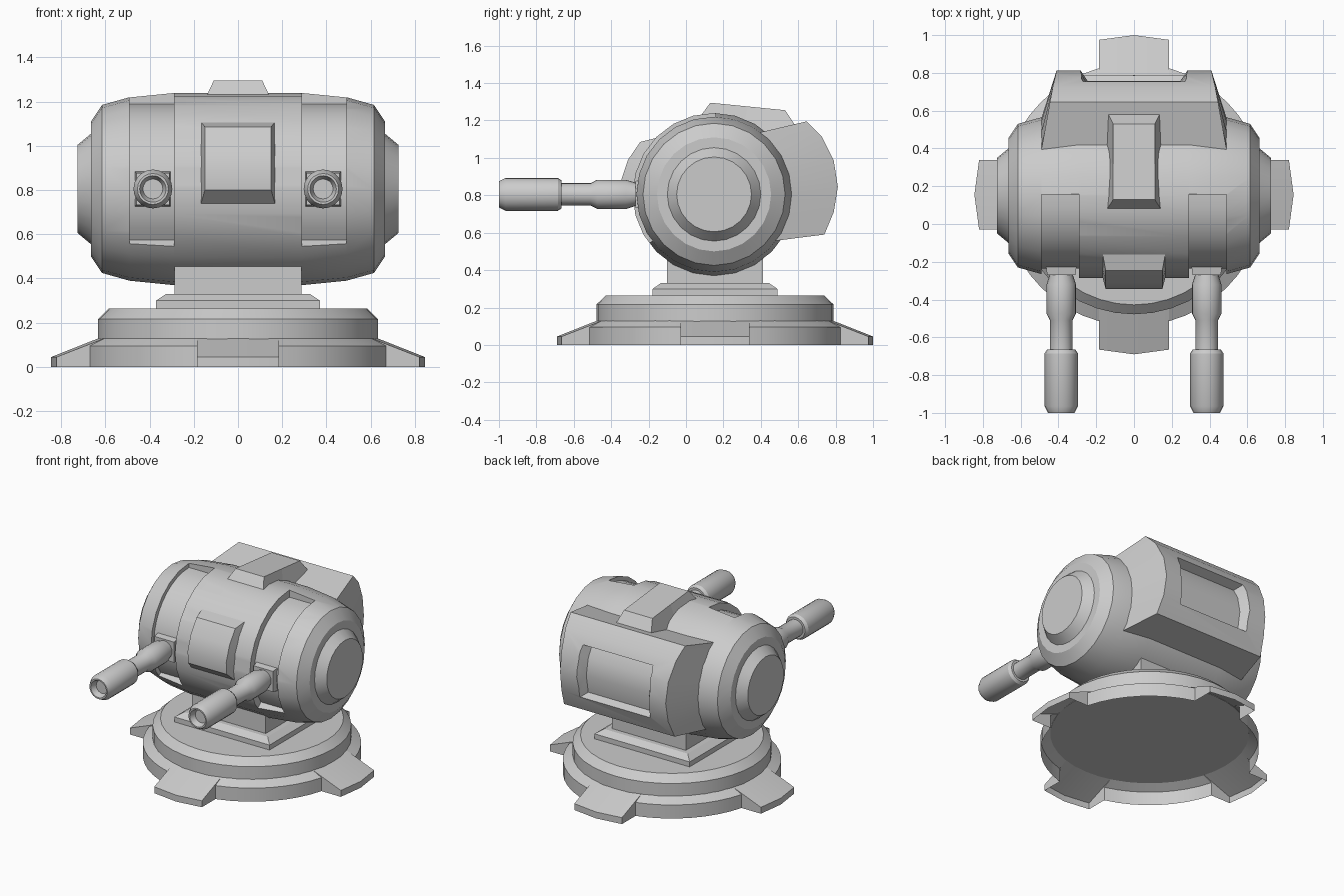
import bpy, bmesh, math
from mathutils import Matrix, Vector

if "Cube" in bpy.data.objects:
    bpy.data.objects.remove(bpy.data.objects["Cube"])

CY, CZ = 0.15, 0.805      # drum axis
BY = 0.155                # base centre

grey = bpy.data.materials.new("light_grey")
grey.diffuse_color = (0.6, 0.6, 0.6, 1)
grey.use_nodes = True
grey.node_tree.nodes["Principled BSDF"].inputs["Base Color"].default_value = grey.diffuse_color


def finish(name, bm, smooth=None):
    bmesh.ops.remove_doubles(bm, verts=bm.verts, dist=1e-5)
    bmesh.ops.recalc_face_normals(bm, faces=bm.faces)
    me = bpy.data.meshes.new(name)
    bm.to_mesh(me)
    bm.free()
    me.materials.append(grey)
    ob = bpy.data.objects.new(name, me)
    bpy.context.collection.objects.link(ob)
    if smooth:
        shade(ob, smooth)
    return ob


def activate(ob):
    bpy.ops.object.select_all(action='DESELECT')
    ob.select_set(True)
    bpy.context.view_layer.objects.active = ob


def shade(ob, angle):
    activate(ob)
    bpy.ops.object.shade_smooth_by_angle(angle=math.radians(angle))


def lathe(name, profile, n, matrix, smooth=30):
    """Spin (radius, height) points around local z."""
    bm = bmesh.new()
    vs = [bm.verts.new((r, 0, h)) for r, h in profile]
    es = [bm.edges.new(p) for p in zip(vs, vs[1:])]
    bmesh.ops.spin(bm, geom=vs + es, cent=(0, 0, 0), axis=(0, 0, 1),
                   angle=2 * math.pi, steps=n, use_duplicate=False)
    bm.transform(matrix)
    return finish(name, bm, smooth)


def panel(name, base, top, x=0.0, smooth=None):
    """Raised strip: base and top are rows of (y, z, half width)."""
    bm = bmesh.new()
    rows = []
    for row in (base, top):
        for s in (-1, 1):
            rows.append([bm.verts.new((x + s * w, y, z)) for y, z, w in row])
    bl, br, tl, tr = rows
    for i in range(len(base) - 1):
        for a, b in ((bl, br), (tl, tr), (bl, tl), (br, tr)):
            bm.faces.new((a[i], a[i + 1], b[i + 1], b[i]))
    for i in (0, -1):
        bm.faces.new((bl[i], br[i], tr[i], tl[i]))
    return finish(name, bm, smooth)


def arc(r, a0, a1, n, w):
    """Points on the drum circle, seen from the right side."""
    out = []
    for i in range(n):
        a = math.radians(a0 + (a1 - a0) * i / (n - 1))
        out.append((CY + r * math.cos(a), CZ + r * math.sin(a), w))
    return out


def cut(ob, cutter):
    m = ob.modifiers.new("cut", 'BOOLEAN')
    m.operation, m.solver, m.object = 'DIFFERENCE', 'EXACT', cutter
    activate(ob)
    bpy.ops.object.modifier_apply(modifier="cut")
    bpy.data.objects.remove(cutter)


def prism(name, sections):
    """Stacked rectangles (half x, half y, z) around the base centre."""
    bm = bmesh.new()
    rings = [[bm.verts.new((sx * hx, BY + sy * hy, z))
              for sx, sy in ((-1, -1), (1, -1), (1, 1), (-1, 1))]
             for hx, hy, z in sections]
    for a, b in zip(rings, rings[1:]):
        for i in range(4):
            j = (i + 1) % 4
            bm.faces.new((a[i], a[j], b[j], b[i]))
    bm.faces.new(rings[0])
    bm.faces.new(rings[-1])
    return finish(name, bm)


# Base skirt: open shell whose rim steps out into four sloping feet
cols = []
half = math.asin(0.185 / 0.695)
top_a = math.asin(0.185 / 0.63)
for q in range(4):
    turn = Matrix.Rotation(q * math.pi / 2, 3, 'Z')
    quarter = []
    for fx, fy in ((0.82, -0.185), (0.845, 0), (0.82, 0.185)):
        t = math.copysign(top_a, fy) if fy else 0
        quarter.append((t, (fx, fy), 0.045))
    for i in range(9):
        a = half + (math.pi / 2 - 2 * half) * i / 8
        t = top_a if i == 0 else math.pi / 2 - top_a if i == 8 else a
        quarter.append((t, (0.695 * math.cos(a), 0.695 * math.sin(a)), 0.095))
    for t, (px, py), z in quarter:
        pts = [(0.63 * math.cos(t), 0.63 * math.sin(t), 0.13), (px, py, z), (px, py, 0)]
        cols.append([turn @ Vector(p) + Vector((0, BY, 0)) for p in pts])
bm = bmesh.new()
grid = [[bm.verts.new(p) for p in c] for c in cols]
bmesh_pairs = list(zip(grid, grid[1:] + grid[:1]))
for a, b in bmesh_pairs:
    if (a[0].co - b[0].co).length < 1e-5:
        bm.faces.new((a[0], a[1], b[1]))
    else:
        bm.faces.new((a[0], a[1], b[1], b[0]))
    bm.faces.new((a[1], a[2], b[2], b[1]))
finish("base_skirt", bm, 25)

# Round step, square plinth and neck
lathe("base_disc", [(0, 0.125), (0.633, 0.125), (0.633, 0.217), (0.583, 0.265), (0, 0.265)],
      40, Matrix.Translation((0, BY, 0)))
prism("plinth", [(0.37, 0.333, 0.26), (0.37, 0.333, 0.30), (0.325, 0.29, 0.33)])
prism("neck", [(0.287, 0.257, 0.32), (0.287, 0.257, 0.60)])

# Drum body lying along x
side = [(0, 0.725), (0.2, 0.725), (0.25, 0.665), (0.305, 0.665),
        (0.38, 0.615), (0.415, 0.49), (0.435, 0.29)]
profile = side + [(r, -h) for r, h in reversed(side)]
drum = lathe("drum", profile, 24,
             Matrix.Translation((0, CY, CZ)) @ Matrix.Rotation(math.pi / 2, 4, 'Y'), None)

# Curved slots for the two guns
for s in (-1, 1):
    cut(drum, panel("slot_cutter", arc(0.385, 89, 217, 14, 0.1),
                    arc(0.6, 89, 217, 14, 0.1), s * 0.39))
shade(drum, 25)

# Front plate
panel("front_plate", arc(0.415, 131.6, 191.7, 4, 0.172),
      [(-0.245, 1.085, 0.15), (-0.31, 0.99, 0.15),
       (-0.345, 0.885, 0.15), (-0.34, 0.80, 0.15)], smooth=25)

# Top ridge
panel("top_ridge", [(0.075, 1.22, 0.145), (0.3, 1.12, 0.145), (0.6, 1.15, 0.145)],
      [(0.13, 1.295, 0.11), (0.33, 1.275, 0.11), (0.53, 1.255, 0.11)])

# Rear pack with a recessed panel
back = [(0.645, 1.195, 0.445), (0.725, 1.115, 0.43), (0.79, 0.985, 0.415),
        (0.812, 0.845, 0.41), (0.79, 0.71, 0.415), (0.74, 0.59, 0.43)]
pack = panel("rear_pack", arc(0.412, 53.5, -37, 6, 0.49), back)
inner = [(0.695, 1.03, 0.245), (0.735, 0.96, 0.245), (0.757, 0.845, 0.245), (0.735, 0.72, 0.245)]
outer = [(0.87, 1.10, 0.32), (0.87, 1.0, 0.32), (0.87, 0.845, 0.32), (0.87, 0.66, 0.32)]
cut(pack, panel("recess_cutter", inner, outer))
shade(pack, 25)

# Guns: flared square mount and turned barrel with a shallow bore
barrel = [(0, 0.96), (0.045, 0.96), (0.06, 1.0), (0.07, 1.0), (0.088, 0.965),
          (0.088, 0.685), (0.075, 0.665), (0.06, 0.665), (0.06, 0.51), (0.078, 0.475),
          (0.078, 0.32), (0.062, 0.27), (0.062, 0.2), (0, 0.2)]
for s, word in ((-1, "left"), (1, "right")):
    x = s * 0.385
    lathe(word + "_barrel", barrel, 20,
          Matrix.Translation((x, 0, CZ)) @ Matrix.Rotation(math.pi / 2, 4, 'X'))
    panel(word + "_gun_mount",
          [(-0.19, CZ - 0.085, 0.085), (-0.19, CZ + 0.085, 0.085)],
          [(-0.27, CZ - 0.072, 0.075), (-0.27, CZ + 0.072, 0.075)], x)
